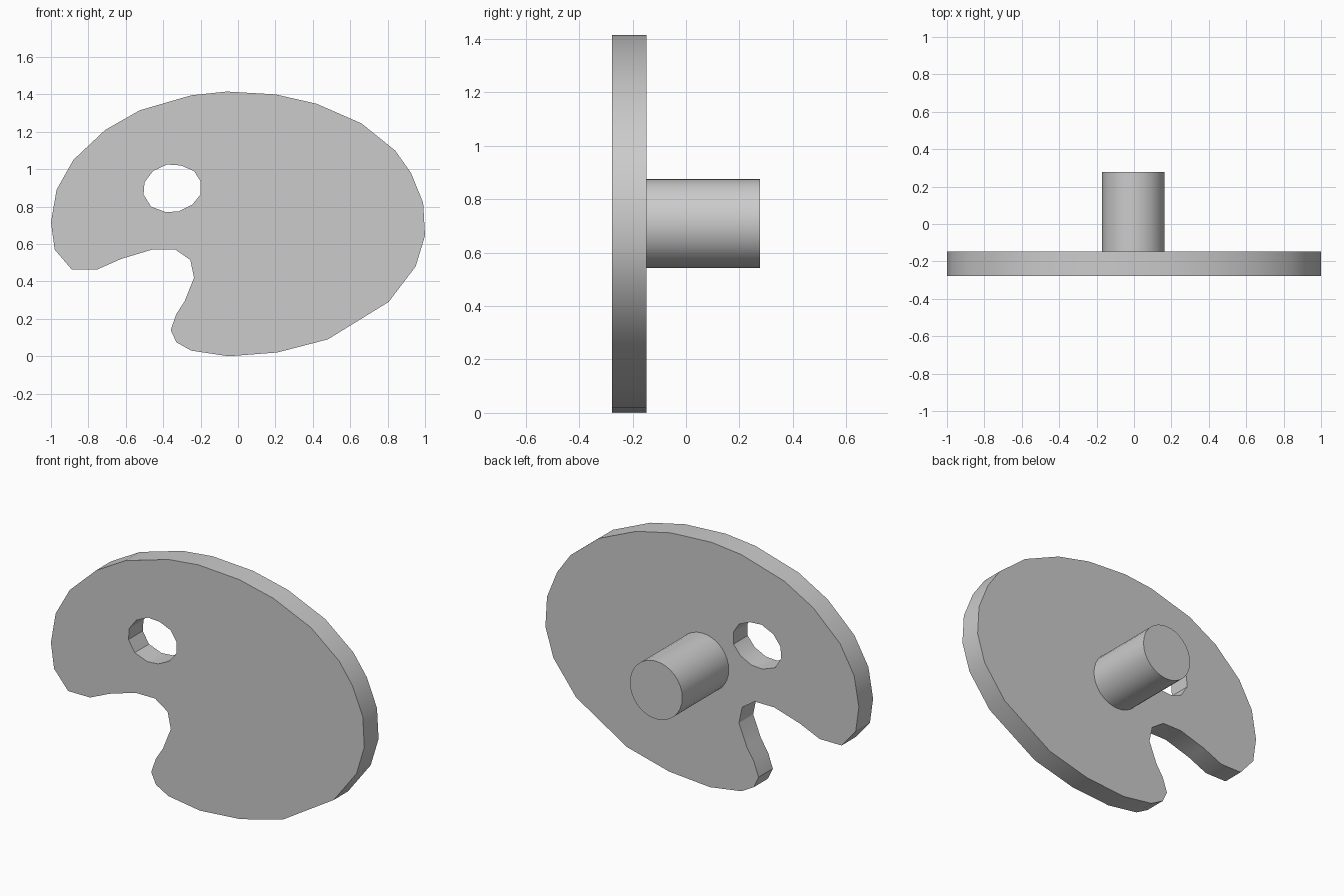
import bpy
import bmesh
import math
from mathutils import Vector

cube = bpy.data.objects.get("Cube")
if cube:
    bpy.data.objects.remove(cube, do_unlink=True)

FRONT, PLATE_BACK, PEG_BACK = -0.277, -0.147, 0.277

# Outer edge and thumb hole as x, z points
OUTLINE = [
    (-.06, 1.415), (.2, 1.4), (.42, 1.35), (.66, 1.245), (.84, 1.1), (.925, .98),
    (.99, .82), (1, .645), (.95, .48), (.805, .29), (.48, .09), (.21, .02),
    (-.05, 0), (-.25, .03), (-.33, .075), (-.36, .14), (-.33, .225),
    (-.285, .295), (-.235, .42), (-.255, .515), (-.335, .57), (-.46, .57),
    (-.625, .52), (-.75, .465), (-.89, .465), (-.98, .57), (-1, .715),
    (-.97, .89), (-.88, 1.05), (-.71, 1.21), (-.525, 1.315), (-.25, 1.395)]
THUMB_HOLE = [
    (-.38, 1.025), (-.305, 1.02), (-.235, .99), (-.2, .935), (-.2, .865),
    (-.245, .81), (-.315, .775), (-.385, .77), (-.465, .8), (-.505, .865),
    (-.5, .93), (-.455, .99)]

# Single plain grey material
grey = bpy.data.materials.new("plain_grey")
grey.use_nodes = True
colour = (0.6, 0.6, 0.6, 1)
grey.diffuse_color = colour
grey.node_tree.nodes["Principled BSDF"].inputs["Base Color"].default_value = colour


def finish(obj):
    """Apply the material and smooth the rounded sides, keeping edges sharp."""
    obj.data.materials.append(grey)
    bpy.ops.object.select_all(action='DESELECT')
    obj.select_set(True)
    bpy.context.view_layer.objects.active = obj
    bpy.ops.object.shade_smooth_by_angle(angle=math.radians(30))


def extruded_plate(name, loops, front, back):
    """Fill closed x, z loops (later ones become holes) and extrude along y."""
    bm = bmesh.new()
    edges = []
    for loop in loops:
        verts = [bm.verts.new((x, front, z)) for x, z in loop]
        edges += [bm.edges.new((a, b)) for a, b in zip(verts, verts[1:] + verts[:1])]
    bmesh.ops.triangle_fill(bm, use_beauty=True, edges=edges, normal=Vector((0, -1, 0)))
    extruded = bmesh.ops.extrude_face_region(bm, geom=bm.faces[:], use_keep_orig=True)
    moved = [g for g in extruded["geom"] if isinstance(g, bmesh.types.BMVert)]
    bmesh.ops.translate(bm, verts=moved, vec=(0, back - front, 0))
    bmesh.ops.recalc_face_normals(bm, faces=bm.faces[:])
    mesh = bpy.data.meshes.new(name)
    bm.to_mesh(mesh)
    bm.free()
    obj = bpy.data.objects.new(name, mesh)
    bpy.context.collection.objects.link(obj)
    finish(obj)


# Palette-shaped plate
extruded_plate("palette_plate", [OUTLINE, THUMB_HOLE], FRONT, PLATE_BACK)

# Round mounting peg on the back
bpy.ops.mesh.primitive_cylinder_add(
    vertices=32, radius=0.167, depth=PEG_BACK - PLATE_BACK,
    location=(-0.003, (PEG_BACK + PLATE_BACK) / 2, 0.709),
    rotation=(math.pi / 2, 0, 0))
peg = bpy.context.object
peg.name = "mounting_peg"
finish(peg)
